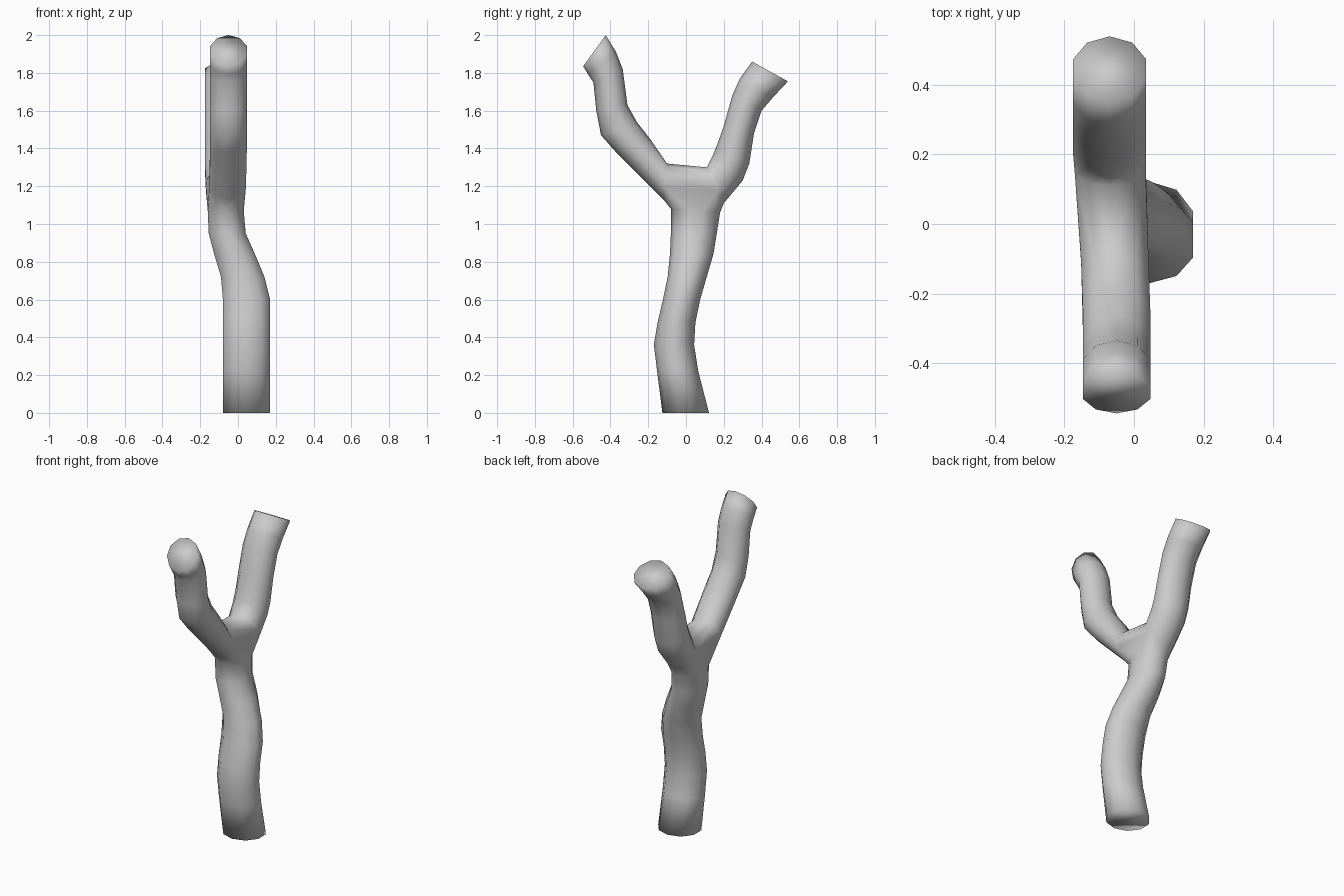
import bpy, bmesh
from math import sin, cos, pi

if "Cube" in bpy.data.objects:
    bpy.data.objects.remove(bpy.data.objects["Cube"])

SIDES = 10
bm = bmesh.new()


def ring(y1, z1, y2, z2, x, w):
    """Elliptical loop spanning two silhouette points; w is its half width in x."""
    vs = []
    for k in range(SIDES):
        a = 2 * pi * k / SIDES
        c = cos(a)
        vs.append(bm.verts.new((x + w / 0.951 * sin(a),
                                (y1 + y2) / 2 + (y2 - y1) / 2 * c,
                                (z1 + z2) / 2 + (z2 - z1) / 2 * c)))
    return vs


def tube(sections):
    """Skin the loops and cap the first one; return the last, open loop."""
    loops = [ring(*s) for s in sections]
    for a, b in zip(loops, loops[1:]):
        for k in range(SIDES):
            n = (k + 1) % SIDES
            bm.faces.new((a[k], a[n], b[n], b[k]))
    bm.faces.new(loops[0])
    return loops[-1]


# trunk, from the foot up to the fork
trunk = tube([
    (-.125, 0, .122, 0, .045, .125),
    (-.153, .22, .065, .22, .045, .125),
    (-.17, .36, .043, .36, .045, .125),
    (-.15, .48, .05, .48, .045, .125),
    (-.122, .60, .075, .60, .045, .125),
    (-.097, .72, .11, .72, .025, .115),
    (-.085, .84, .145, .84, -.018, .108),
    (-.08, .95, .163, .95, -.057, .098),
    (-.08, 1.08, .18, 1.06, -.065, .095),
])

# branch leaning to -y, from the tip down
branch_a = tube([
    (-.545, 1.835, -.425, 2.0, -.05, .097),
    (-.52, 1.795, -.37, 1.91, -.05, .097),
    (-.49, 1.75, -.335, 1.82, -.05, .097),
    (-.475, 1.60, -.31, 1.63, -.05, .097),
    (-.45, 1.47, -.26, 1.54, -.05, .097),
    (-.37, 1.38, -.19, 1.45, -.05, .097),
    (-.12, 1.13, -.10, 1.32, -.055, .097),
])

# branch leaning to +y, from the tip down
branch_b = tube([
    (.35, 1.86, .54, 1.755, -.07, .105),
    (.285, 1.77, .46, 1.67, -.07, .105),
    (.245, 1.68, .40, 1.60, -.07, .105),
    (.20, 1.52, .36, 1.48, -.07, .105),
    (.165, 1.42, .335, 1.32, -.07, .105),
    (.145, 1.37, .30, 1.23, -.07, .105),
    (.11, 1.30, .20, 1.11, -.068, .102),
])

# fork: hull over the three open loops, without the inner walls
rims = [set(trunk), set(branch_a), set(branch_b)]
hull = bmesh.ops.convex_hull(bm, input=trunk + branch_a + branch_b)
walls = {f for f in bm.faces if len(f.verts) == 3
         and any(set(f.verts) <= r for r in rims)}
bmesh.ops.delete(bm, geom=list(walls), context='FACES_ONLY')
inner = [e for e in bm.edges if not e.link_faces]
bmesh.ops.delete(bm, geom=inner, context='EDGES')

bmesh.ops.recalc_face_normals(bm, faces=bm.faces[:])
for f in bm.faces:
    f.smooth = True

mesh = bpy.data.meshes.new("forked_branch")
bm.to_mesh(mesh)
bm.free()
bpy.context.collection.objects.link(bpy.data.objects.new("forked_branch", mesh))
